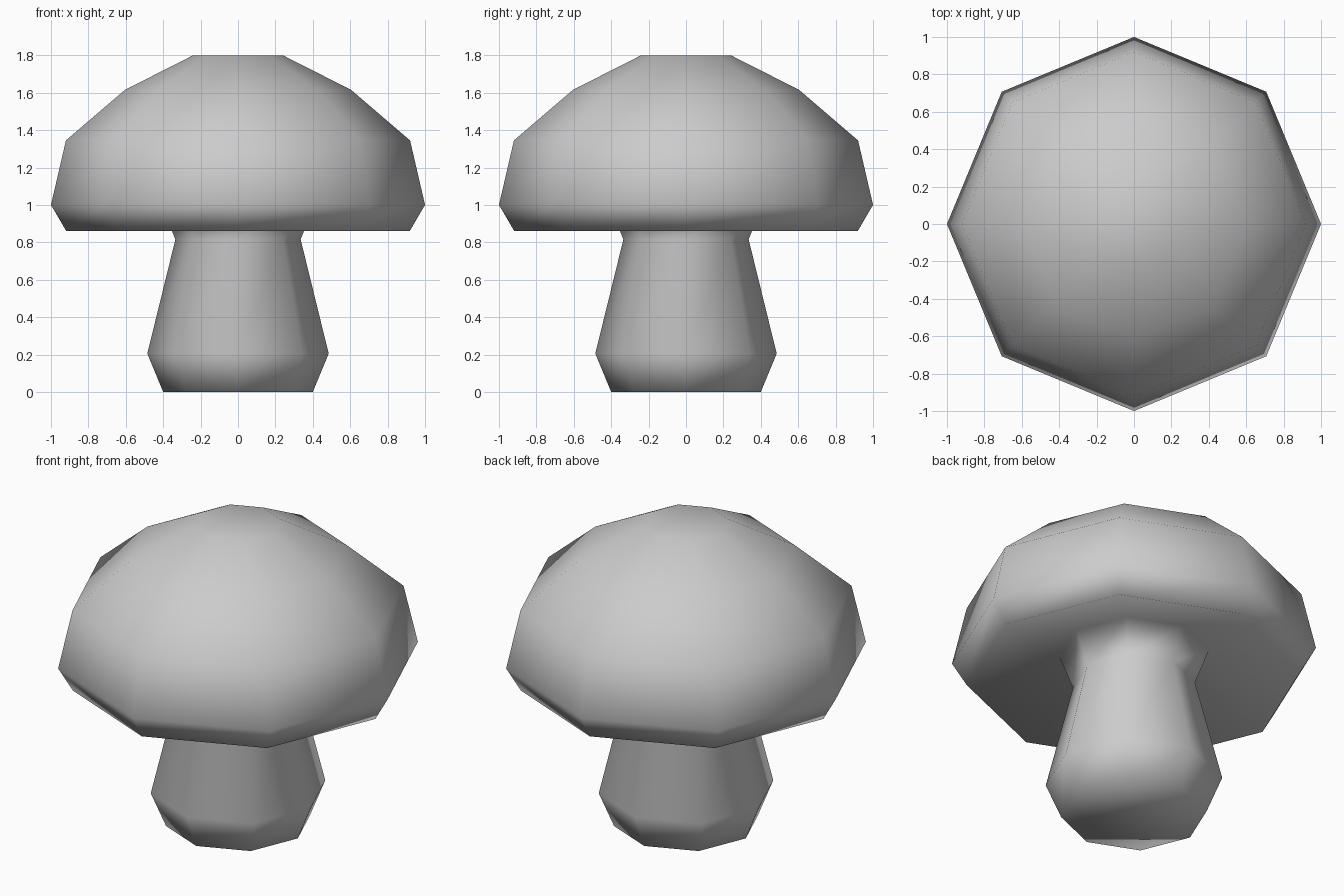
import bpy
import bmesh
from math import cos, sin, tau

cube = bpy.data.objects.get("Cube")
if cube:
    bpy.data.objects.remove(cube, do_unlink=True)

SIDES = 8

# One plain grey for the whole mushroom
grey = bpy.data.materials.new("plain_grey")
grey.use_nodes = True
colour = (0.6, 0.6, 0.6, 1.0)
grey.diffuse_color = colour
grey.node_tree.nodes["Principled BSDF"].inputs["Base Color"].default_value = colour

# Radius and height, from the foot up the stem, out under the cap and over it
profile = [
    (0.40, 0.0), (0.485, 0.205), (0.335, 0.815),    # stem
    (0.41, 1.01),                                   # flare into the cap
    (0.918, 0.86), (1.0, 1.0), (0.92, 1.345),       # rim and side
    (0.605, 1.615), (0.24, 1.8),                    # crown
]


def lathe(name, points, material):
    bm = bmesh.new()
    rings = [[bm.verts.new((r * cos(tau * i / SIDES), r * sin(tau * i / SIDES), z))
              for i in range(SIDES)] for r, z in points]
    for low, high in zip(rings, rings[1:]):
        for i in range(SIDES):
            j = (i + 1) % SIDES
            bm.faces.new((low[i], low[j], high[j], high[i]))
    # Close the foot and the crown
    bm.faces.new(rings[0][::-1])
    bm.faces.new(rings[-1])
    for face in bm.faces:
        face.smooth = True
    mesh = bpy.data.meshes.new(name)
    bm.to_mesh(mesh)
    bm.free()
    mesh.materials.append(material)
    obj = bpy.data.objects.new(name, mesh)
    bpy.context.collection.objects.link(obj)
    return obj


lathe("mushroom", profile, grey)
